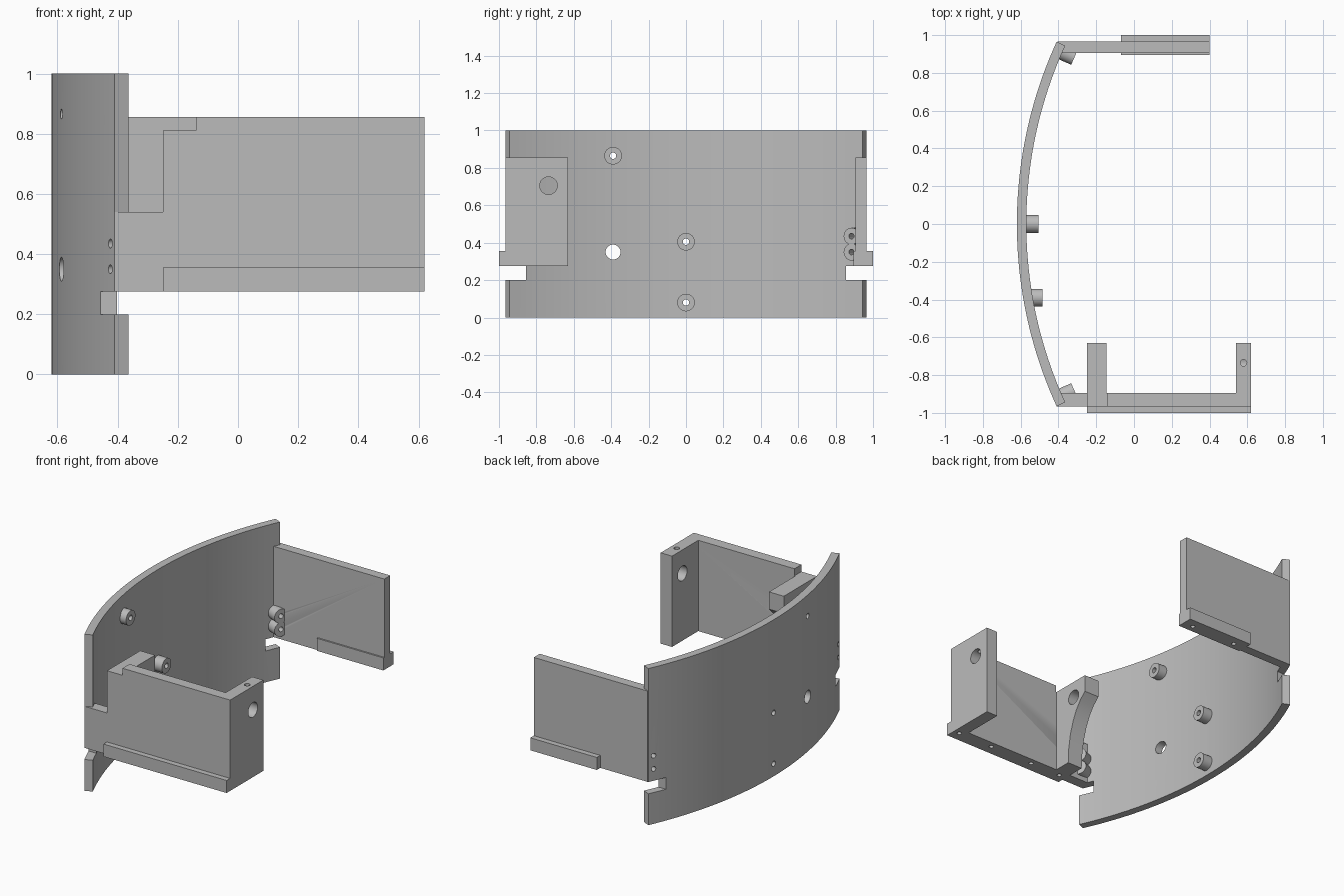
import bpy, bmesh, math
from mathutils import Vector, Matrix

if "Cube" in bpy.data.objects:
    bpy.data.objects.remove(bpy.data.objects["Cube"])

grey = bpy.data.materials.new("light_grey")
grey.use_nodes = True
grey.diffuse_color = (0.5, 0.5, 0.5, 1)
grey.node_tree.nodes["Principled BSDF"].inputs["Base Color"].default_value = (0.5, 0.5, 0.5, 1)

CX, R_OUT, R_IN = 1.70, 2.32, 2.27      # arc of the curved panel
END = math.asin(0.965 / R_OUT)
BOT, TOP = 0.275, 0.855                 # side wall heights
FRONT, BACK = -0.965, 0.965


def make(name, bm):
    bmesh.ops.recalc_face_normals(bm, faces=bm.faces)
    mesh = bpy.data.meshes.new(name)
    bm.to_mesh(mesh)
    bm.free()
    mesh.materials.append(grey)
    ob = bpy.data.objects.new(name, mesh)
    bpy.context.collection.objects.link(ob)
    return ob


def prism(name, points, offset):
    """Extrude a flat outline of 3D points along offset."""
    bm = bmesh.new()
    face = bm.faces.new([bm.verts.new(p) for p in points])
    new = bmesh.ops.extrude_face_region(bm, geom=[face])["geom"]
    bmesh.ops.translate(bm, vec=offset, verts=[v for v in new if isinstance(v, bmesh.types.BMVert)])
    return make(name, bm)


def box(name, x0, x1, y0, y1, z0, z1):
    return prism(name, [(x0, y0, z0), (x1, y0, z0), (x1, y1, z0), (x0, y1, z0)], (0, 0, z1 - z0))


def rod(name, a, b, r, sides=32):
    a, b = Vector(a), Vector(b)
    bm = bmesh.new()
    turn = (b - a).to_track_quat("Z", "Y").to_matrix().to_4x4()
    bmesh.ops.create_cone(bm, cap_ends=True, segments=sides, radius1=r, radius2=r,
                          depth=(b - a).length, matrix=Matrix.Translation((a + b) / 2) @ turn)
    return make(name, bm)


def cut(ob, cutters):
    bpy.context.view_layer.objects.active = ob
    for c in cutters:
        mod = ob.modifiers.new("cut", "BOOLEAN")
        mod.operation, mod.solver, mod.object = "DIFFERENCE", "EXACT", c
        bpy.ops.object.modifier_apply(modifier=mod.name)


def arc(r, angle, z=0.0):
    return (CX - r * math.cos(angle), r * math.sin(angle), z)


# Curved panel
N = 40
angles = [-END + 2 * END * i / N for i in range(N + 1)]
panel = prism("curved_panel", [arc(R_OUT, a) for a in angles] + [arc(R_IN, a) for a in reversed(angles)], (0, 0, 1))

# Front wall with its stepped top
outline = [(-0.41, BOT), (0.62, BOT), (0.62, TOP), (-0.14, TOP),
           (-0.14, 0.81), (-0.25, 0.81), (-0.25, 0.54), (-0.41, 0.54)]
front_wall = prism("front_wall", [(x, FRONT, z) for x, z in outline], (0, 0.07, 0))
front_lip = box("front_lip", -0.25, 0.62, -1.0, FRONT, BOT, 0.355)

# Outer post and the curved bracket beside the panel
outer_post = box("outer_post", 0.54, 0.62, FRONT, -0.63, BOT, TOP)
curve = [(-0.63, 0.81), (-0.63, 0.70), (-0.675, 0.655), (-0.71, 0.605),
         (-0.74, 0.54), (-0.765, 0.46), (-0.78, 0.37), (-0.785, BOT)]
bracket = prism("curved_bracket", [(-0.25, FRONT, BOT), (-0.25, FRONT, 0.81)] +
                [(-0.25, y, z) for y, z in curve], (0.105, 0, 0))

# Back wall and its lips
back_wall = box("back_wall", -0.405, 0.40, 0.905, BACK, BOT, TOP)
back_lip = box("back_outer_lip", -0.07, 0.40, BACK, 1.0, BOT, 0.355)
inner_lip = box("back_inner_lip", -0.07, 0.40, 0.895, 0.905, BOT, 0.355)

# Screw bosses: straight ones and angled pairs at each end
cutters, bosses, end_holes = [], [], []
for i, (x0, x1, y, z) in enumerate([(-0.56, -0.485, -0.39, 0.865),
                                    (-0.595, -0.505, 0, 0.405), (-0.595, -0.505, 0, 0.08)]):
    boss = rod(f"boss_{i + 1}", (x0, y, z), (x1, y, z), 0.047)
    hole = rod("hole", (-0.75, y, z), (-0.4, y, z), 0.017)
    cut(boss, [hole])
    bosses.append(boss)
    cutters.append(hole)
for side, word in ((1, "back"), (-1, "front")):
    a = side * math.radians(23.7)
    for z, level in ((0.435, "upper"), (0.35, "lower")):
        boss = rod(f"{word}_{level}_boss", arc(2.285, a, z), arc(2.2, a, z), 0.045)
        hole = rod("hole", arc(2.4, a, z), arc(2.15, a, z), 0.015)
        cut(boss, [hole])
        bosses.append(boss)
        end_holes.append(hole)

# Panel openings: cable hole and end notches
cutters.append(rod("hole", (-0.75, -0.39, 0.35), (-0.4, -0.39, 0.35), 0.04))
notches = [box("notch", -0.6, -0.2, y, y + 0.2, 0.2, BOT) for y in (0.855, -1.055)]
cut(panel, cutters + notches + end_holes)

# Shaft holes, set screw hole and holes in the undersides
shaft = rod("hole", (-0.4, -0.735, 0.705), (0.8, -0.735, 0.705), 0.047)
screw = rod("hole", (0.58, -0.735, 0.705), (0.58, -0.735, 0.95), 0.017)
cut(bracket, [shaft])
cut(outer_post, [shaft, screw])
under_front = [rod("hole", (x, -0.935, 0.2), (x, -0.935, 0.36), 0.014, 16) for x in (0.58, 0.33, 0.02, -0.2)]
under_back = [rod("hole", (x, 0.94, 0.2), (x, 0.94, 0.36), 0.014, 16) for x in (0.33, 0.01)]
cut(front_wall, under_front + end_holes[2:])
cut(outer_post, under_front[:1])
cut(bracket, under_front[3:])
cut(back_wall, under_back + end_holes[:2])

# Remove the cutters
for c in cutters + notches + end_holes + [shaft, screw] + under_front + under_back:
    bpy.data.objects.remove(c)

# Smooth the round surfaces, keep edges crisp
bpy.ops.object.select_all(action="DESELECT")
for ob in [panel, bracket, outer_post, front_wall, back_wall] + bosses:
    ob.select_set(True)
bpy.context.view_layer.objects.active = panel
bpy.ops.object.shade_smooth_by_angle(angle=math.radians(30))
bpy.ops.object.select_all(action="DESELECT")
